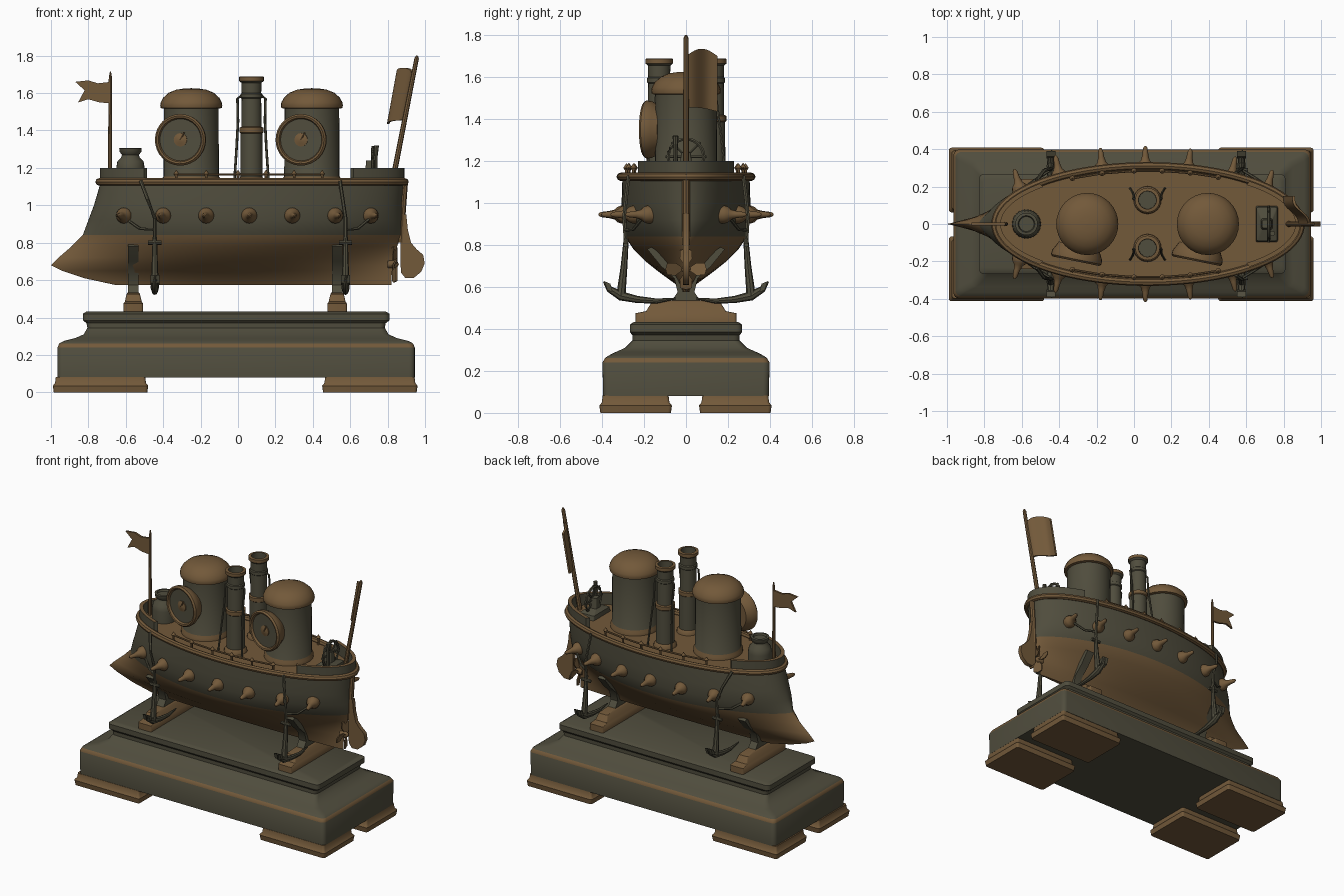
import bpy, bmesh, math
from mathutils import Vector, Matrix

if "Cube" in bpy.data.objects:
    bpy.data.objects.remove(bpy.data.objects["Cube"])

def material(name, col):
    m = bpy.data.materials.new(name)
    m.diffuse_color = (*col, 1)
    m.use_nodes = True
    m.node_tree.nodes["Principled BSDF"].inputs["Base Color"].default_value = m.diffuse_color
    return m

MATS = [material("olive_patina", (0.080, 0.074, 0.047)), material("brown_bronze", (0.170, 0.100, 0.042))]
OLIVE, BROWN = 0, 1

def finish(name, bm, mat, mtx=None, angle=40):
    bmesh.ops.remove_doubles(bm, verts=bm.verts, dist=1e-5)
    bmesh.ops.recalc_face_normals(bm, faces=bm.faces)
    bm.normal_update()
    for f in bm.faces:
        f.material_index = mat(f) if callable(mat) else mat
    if mtx:
        bm.transform(mtx)
    me = bpy.data.meshes.new(name)
    bm.to_mesh(me)
    bm.free()
    for m in MATS:
        me.materials.append(m)
    ob = bpy.data.objects.new(name, me)
    bpy.context.collection.objects.link(ob)
    bpy.ops.object.select_all(action='DESELECT')
    ob.select_set(True)
    bpy.context.view_layer.objects.active = ob
    bpy.ops.object.shade_smooth_by_angle(angle=math.radians(angle))
    return ob

def loft(name, rings, mat, mtx=None, caps=True, loop=False, angle=40):
    bm = bmesh.new()
    vs = [[bm.verts.new(p) for p in r] for r in rings]
    n = len(vs[0])
    for a, b in zip(vs, vs[1:] + ([vs[0]] if loop else [])):
        for i in range(n):
            j = (i + 1) % n
            bm.faces.new((a[i], a[j], b[j], b[i]))
    if caps and not loop:
        bm.faces.new(vs[0])
        bm.faces.new(vs[-1])
    return finish(name, bm, mat, mtx, angle)

def lathe(name, prof, mat, mtx, n=32):
    return loft(name, [[(max(r, 2e-4) * math.cos(k * math.tau / n), max(r, 2e-4) * math.sin(k * math.tau / n), z)
                        for k in range(n)] for r, z in prof], mat, mtx)

def tube(name, pts, r, mat, n=8, loop=False):
    pts = [Vector(p) for p in pts]
    rings = []
    for i, p in enumerate(pts):
        a = pts[i - 1] if (i or loop) else p
        b = pts[(i + 1) % len(pts)] if (i < len(pts) - 1 or loop) else p
        d = (b - a).normalized()
        s = d.cross(Vector((0, 0, 1)) if abs(d.z) < 0.9 else Vector((0, 1, 0))).normalized()
        t = s.cross(d)
        rr = r[i] if isinstance(r, (list, tuple)) else r
        rings.append([p + rr * (s * math.cos(k * math.tau / n) + t * math.sin(k * math.tau / n)) for k in range(n)])
    return loft(name, rings, mat, loop=loop)

def prism(name, pts, c, half, axis, mat):
    """2D outline (u, z) extruded along x or y around c"""
    put = (lambda u, z, d: (c + d, u, z)) if axis == 'x' else (lambda u, z, d: (u, c + d, z))
    return loft(name, [[put(u, z, d) for u, z in pts] for d in (-half, half)], mat)

def rrect(cx, cy, z, hx, hy, r=0.03, k=4):
    out = []
    for q, (sx, sy) in enumerate([(1, 1), (-1, 1), (-1, -1), (1, -1)]):
        for i in range(k + 1):
            a = (q + i / k) * math.pi / 2
            out.append((cx + sx * (hx - r) + r * math.cos(a), cy + sy * (hy - r) + r * math.sin(a), z))
    return out

T = Matrix.Translation
def aim(loc, d):
    return T(Vector(loc)) @ Vector(d).to_track_quat('Z', 'Y').to_matrix().to_4x4()

# Plinth with moulded profile and four feet
plinth = [(.08, .955, .395), (.24, .955, .398), (.262, .945, .385), (.275, .92, .365), (.29, .86, .335), (.31, .815, .29),
          (.345, .795, .255), (.37, .80, .255), (.385, .82, .268), (.42, .82, .268), (.432, .80, .25)]
loft("plinth", [rrect(-.01, 0, z, hx, hy) for z, hx, hy in plinth],
     lambda f: BROWN if .24 < f.calc_center_median().z < .262 else OLIVE)
for cx in (-.735, .705):
    for cy in (-.24, .235):
        loft("plinth_foot", [rrect(cx, cy, z, .255 - d, .173 - d, .015) for z, d in
                             ((0, .005), (.035, 0), (.05, .012), (.082, .016))], BROWN)

# Cradle stands
half = [(.07, .53), (.04, .575), (.055, .64), (.12, .70), (.185, .78), (.165, .79), (.10, .745), (.04, .69)]
for cx in (-.56, .53):
    loft("stand_foot", [rrect(cx, 0, z, hx, hy, .01) for z, hx, hy in
                        ((.425, .052, .24), (.475, .052, .24), (.485, .045, .19), (.525, .036, .165), (.535, .03, .1))], BROWN)
    prism("stand_cradle", half + [(-u, z) for u, z in reversed(half)], cx, .028, 'x', OLIVE)

# Hull: levels of z, bow x, stern x, half beam, fullness exponent
LEVELS = [(.575, -.66, .82, .02, .6), (.61, -.82, .82, .045, .9), (.65, -.94, .825, .10, 1.1), (.68, -1, .83, .14, 1.1),
          (.72, -.96, .835, .19, 1.1), (.78, -.89, .85, .25, .9), (.84, -.83, .875, .29, .7), (.92, -.80, .875, .305, .55),
          (1.0, -.77, .875, .307, .5), (1.12, -.735, .885, .303, .5)]

def hull_pt(lv, a, grow=0, z=None):
    zz, xb, xs, b, q = lv
    c, s = math.cos(a), math.sin(a)
    y = (b + grow) * max(1 - c * c, 0) ** q
    return Vector(((xb + xs) / 2 + ((xs - xb) / 2 + grow) * c, math.copysign(y, s), zz if z is None else z))

N = 96
ANG = [k * math.tau / N for k in range(N)]
loft("hull", [[hull_pt(lv, a) for a in ANG] for lv in LEVELS],
     lambda f: BROWN if f.calc_center_median().z < .84 or f.normal.z > .9 else OLIVE)
DECK = LEVELS[-1]
tube("deck_rail", [hull_pt(DECK, a, .008, 1.125) for a in ANG], .02, BROWN, loop=True)

def deck_y(x):
    u = (x - .075) / .81
    return .305 * math.sqrt(max(0, 1 - u * u))

# Raised bulwarks at bow and stern
for name, mid, span in (("bow_bulwark", math.pi, .78), ("stern_bulwark", 0, .84)):
    rings = []
    for i in range(33):
        a = mid + span * (i / 16 - 1)
        rings.append([hull_pt(DECK, a, g, z) for g, z in ((.004, 1.12), (.004, 1.2), (-.022, 1.2), (-.022, 1.12))])
    loft(name, rings, lambda f: BROWN if f.normal.z > .7 else OLIVE)

# Spiked studs along both sides
stud = [(.042, -.03), (.042, .005), (.036, .022), (.024, .034), (.017, .06), (.012, .10), (.004, .112)]
for x in (-.61, -.40, -.17, .06, .29, .52, .71):
    u = (x - .045) / .825
    y = .306 * math.sqrt(1 - u * u)
    for s in (-1, 1):
        d = Vector((u * .35, s, 0)).normalized()
        lathe("side_stud", stud, BROWN, aim((x, s * y, .945), d), 16)

# Turrets with domes and round dials
for cx in (-.25, .395):
    lathe("turret", [(.158, 1.11), (.158, 1.14), (.148, 1.155), (.146, 1.53)],
          lambda f: BROWN if f.calc_center_median().z < 1.15 else OLIVE, T((cx, 0, 0)))
    lathe("turret_dome", [(.14, 1.515), (.163, 1.52), (.166, 1.535), (.163, 1.55), (.15, 1.575), (.12, 1.602),
                          (.08, 1.618), (.04, 1.624), (0, 1.626)], BROWN, T((cx, 0, 0)))
    m = aim((cx - .05, -.145, 1.35), (-.2, -.98, 0))
    lathe("dial", [(.11, -.03), (.125, .0), (.136, .02), (.138, .045), (.128, .055), (.118, .052), (.112, .038), (0, .036)],
          lambda f: OLIVE if f.normal.z > .9 and f.calc_center_median().xy.length < .11 else BROWN, m)
    lathe("dial_hub", [(.036, .034), (.036, .042), (.02, .046), (.0, .052)], BROWN, m, 16)
    tube("dial_pointer", [m @ Vector(p) for p in ((0, 0, .048), (.022, .04, .048))], .005, BROWN, 6)

# Funnels with bands and hanging chains
funnel = [(.075, 1.11), (.073, 1.135), (.06, 1.15), (.058, 1.385), (.064, 1.39), (.064, 1.415), (.054, 1.42), (.052, 1.57),
          (.058, 1.575), (.058, 1.595), (.052, 1.60), (.054, 1.655), (.066, 1.665), (.066, 1.687), (.048, 1.689), (.046, 1.55)]
for s in (-1, 1):
    lathe("funnel", funnel, lambda f: BROWN if (lambda z: z < 1.15 or 1.385 < z < 1.42 or 1.66 < z < 1.69)
          (f.calc_center_median().z) else OLIVE, T((.072, s * .128, 0)), 24)
    for t in (-1, 1):
        tube("funnel_chain", [(.072 + t * x, s * y, z) for x, y, z in
                              ((.055, .13, 1.585), (.075, .135, 1.57), (.072, .15, 1.45), (.08, .17, 1.3), (.092, .19, 1.12))],
             .007, OLIVE, 6)

# Low deck railings
for s in (-1, 1):
    xs = [-.33, -.17, 0, .15, .30, .45]
    tube("railing", [(x, s * (deck_y(x) - .02), 1.165) for x in xs], .006, BROWN, 6)
    for x in xs:
        lathe("railing_post", [(.012, 1.11), (.007, 1.13), (.007, 1.155), (.015, 1.168), (.007, 1.18), (0, 1.19)],
              BROWN, T((x, s * (deck_y(x) - .02), 0)), 8)

# Bow capstan
lathe("bow_capstan", [(.078, 1.11), (.076, 1.20), (.07, 1.235), (.05, 1.255), (.045, 1.27), (.058, 1.285), (.06, 1.305),
                      (.045, 1.307), (.04, 1.295), (0, 1.295)], OLIVE, T((-.575, 0, 0)), 24)

# Stern steering wheel on its stand
tube("wheel_rim", [(.72, .085 * math.cos(k * math.tau / 24), 1.22 + .085 * math.sin(k * math.tau / 24)) for k in range(24)],
     .009, OLIVE, 6, loop=True)
for k in range(4):
    d = Vector((0, math.cos(k * math.pi / 4), math.sin(k * math.pi / 4))) * .098
    c = Vector((.72, 0, 1.22))
    tube("wheel_spoke", [c - d, c + d], .006, OLIVE, 6)
loft("wheel_stand", [rrect(.71, 0, z, hx, hy, .01) for z, hx, hy in
                     ((1.11, .06, .10), (1.15, .055, .09), (1.17, .03, .03), (1.24, .025, .022))], OLIVE)
tube("wheel_lever", [(.735, -.05, 1.14), (.735, -.05, 1.25), (.74, -.05, 1.32)], [.012, .01, .014], OLIVE, 8)

# Flags
tube("bow_flagpole", [(-.685, 0, 1.11), (-.682, 0, 1.68), (-.682, 0, 1.715)], [.012, .009, .003], BROWN)
prism("bow_flag", [(-.68, 1.66), (-.75, 1.652), (-.80, 1.668), (-.87, 1.66), (-.82, 1.615), (-.855, 1.55), (-.80, 1.567),
                   (-.74, 1.55), (-.68, 1.545)], 0, .007, 'y', BROWN)
tube("stern_flagpole", [(.825, 0, 1.12), (.955, 0, 1.785), (.958, 0, 1.80)], [.015, .012, .005], BROWN)
rings = []
for i in range(13):
    t = i / 12
    y, w = .15 * t, .035 * math.sin(math.pi * t)
    x = -.09 * t + .012 * math.sin(t * 7)
    rings.append([(.935 + x + d, y, 1.70 + w) for d in (-.007, .007)] + [(.885 + x + d, y, 1.455 - .02 * t + w * .2) for d in (.007, -.007)])
loft("stern_flag", rings, BROWN)

# Rudder, stern post and propeller
prism("rudder", [(.868, .70), (.872, .64), (.895, .61), (.94, .612), (.98, .645), (.998, .69), (.99, .735), (.955, .765),
                 (.925, .80), (.908, .87), (.90, .95), (.87, .95), (.868, .85)], 0, .014, 'y', BROWN)
tube("stern_post", [(.872, 0, .80), (.878, 0, .95), (.892, 0, 1.14)], .018, BROWN)
lathe("propeller_hub", [(.02, 0), (.022, .04), (.012, .055), (0, .06)], BROWN, aim((.80, 0, .685), (1, 0, 0)), 12)
for k in range(4):
    blade = [(.01, .015, -.006), (.012, .05, -.03), (.01, .09, -.028), (-.004, .098, 0), (-.01, .09, .028),
             (-.012, .05, .03), (-.01, .015, .006)]
    m = T((.838, 0, .685)) @ Matrix.Rotation(k * math.pi / 2, 4, 'X')
    loft("propeller_blade", [[(x + d, y, z) for x, y, z in blade] for d in (-.004, .004)], BROWN, m)

# Anchors and their chains on both sides
for cx, top in ((-.445, -.52), (.575, .545)):
    for s in (-1, 1):
        P = lambda pts: [(x, s * y, z) for x, y, z in pts]
        tube("anchor_shank", P([(cx, .285, .83), (cx, .295, .70), (cx, .31, .56)]), [.012, .016, .022], OLIVE)
        tube("anchor_stock", P([(cx - .035, .288, .80), (cx + .035, .288, .80)]), .011, OLIVE)
        tube("anchor_arms", P([(cx + .005, .392, .625), (cx, .365, .59), (cx, .31, .557), (cx, .23, .54), (cx, .14, .533),
                               (cx, .05, .545)]), [.004, .016, .022, .017, .012, .004], OLIVE)
        prism("anchor_fluke", [(s * .39, .628), (s * .36, .615), (s * .35, .575), (s * .375, .585)], cx, .024, 'x', OLIVE)
        tube("anchor_chain", P([(top, deck_y(top) + .025, 1.13), (top * .5 + cx * .5, .285, 1.03),
                                (cx, .295, .93), (cx, .288, .82)]), .010, OLIVE, 6)
        x2 = cx - .16 if cx < 0 else cx + .13
        tube("sagging_chain", P([(x2, deck_y(x2) + .015, .93), ((x2 + cx) / 2, (deck_y(x2) + .31) / 2, .875),
                                 (cx, .29, .87)]), .008, OLIVE, 6)
